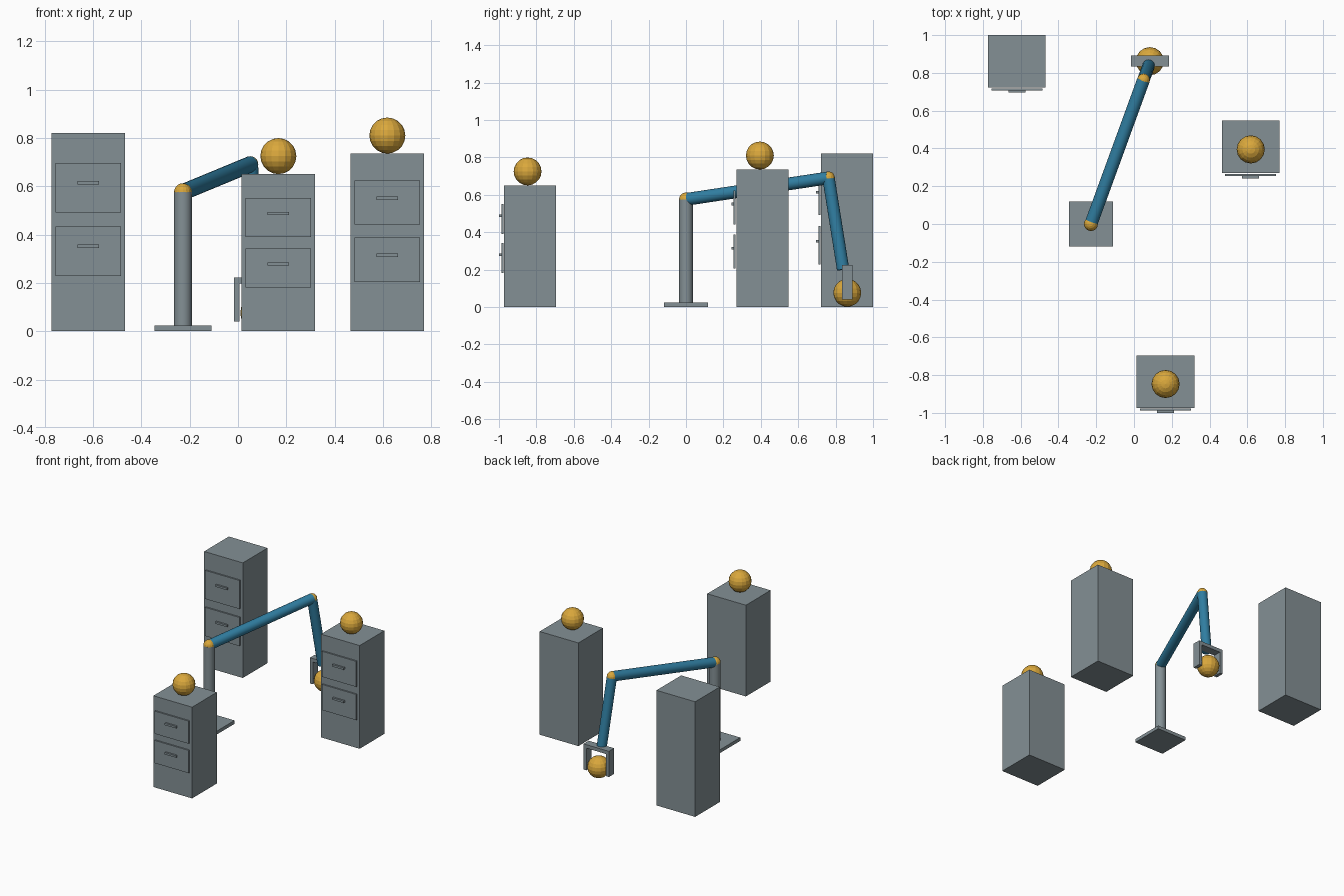
import bpy
from mathutils import Vector

if "Cube" in bpy.data.objects:
    bpy.data.objects.remove(bpy.data.objects["Cube"])


def material(name, rgb):
    m = bpy.data.materials.new(name)
    m.diffuse_color = (*rgb, 1)
    m.use_nodes = True
    m.node_tree.nodes["Principled BSDF"].inputs["Base Color"].default_value = m.diffuse_color
    return m


GREY = material("steel grey", (0.23, 0.28, 0.30))
BLUE = material("arm blue", (0.03, 0.21, 0.36))
GOLD = material("ball gold", (0.70, 0.39, 0.045))


def finish(name, mat):
    o = bpy.context.object
    o.name = name
    o.data.materials.append(mat)
    return o


def box(name, lo, hi, mat=GREY):
    lo, hi = Vector(lo), Vector(hi)
    bpy.ops.mesh.primitive_cube_add(size=1, location=(lo + hi) / 2)
    o = finish(name, mat)
    o.scale = hi - lo
    return o


def ball(name, centre, radius, mat=GOLD):
    bpy.ops.mesh.primitive_uv_sphere_add(segments=16, ring_count=10,
                                         radius=radius, location=centre)
    return finish(name, mat)


def tube(name, a, b, radius, mat):
    a, b = Vector(a), Vector(b)
    bpy.ops.mesh.primitive_cylinder_add(vertices=20, radius=radius,
                                        depth=(b - a).length, location=(a + b) / 2)
    o = finish(name, mat)
    o.rotation_euler = (b - a).to_track_quat('Z', 'Y').to_euler()
    bpy.ops.object.shade_smooth_by_angle()
    return o


BALL_R = 0.0745


def cabinet(name, x, front, height, with_ball):
    # carcass
    box(name + "_body", (x - 0.1525, front, 0), (x + 0.1525, front + 0.278, height))
    # drawer fronts and handles, placed as fractions of the height
    for tag, bottom, top, grip in (("upper", 0.6, 0.848, 0.749),
                                   ("lower", 0.278, 0.527, 0.428)):
        box(f"{name}_{tag}_drawer", (x - 0.135, front - 0.014, bottom * height),
            (x + 0.135, front - 0.004, top * height))
        box(f"{name}_{tag}_handle", (x - 0.045, front - 0.027, grip * height - 0.007),
            (x + 0.045, front - 0.014, grip * height + 0.007))
    if with_ball:
        ball(name + "_ball", (x, front + 0.126, height + BALL_R), BALL_R)


cabinet("tall_cabinet", -0.62, 0.722, 0.82, False)
cabinet("middle_cabinet", 0.618, 0.269, 0.735, True)
cabinet("short_cabinet", 0.167, -0.973, 0.65, True)

# arm stand
box("base_plate", (-0.345, -0.118, 0), (-0.11, 0.118, 0.024))
shoulder = (-0.228, 0, 0.575)
elbow = (0.05, 0.762, 0.69)
wrist = (0.078, 0.84, 0.2)
tube("column", (-0.228, 0, 0.024), shoulder, 0.037, GREY)

# jointed arm
ball("shoulder_joint", shoulder, 0.037)
tube("upper_arm", shoulder, elbow, 0.034, BLUE)
ball("elbow_joint", elbow, 0.034)
tube("forearm", elbow, wrist, 0.033, BLUE)

# gripper holding a ball
gx, gy = 0.084, 0.862
box("gripper_bar", (gx - 0.1, gy - 0.029, 0.198), (gx + 0.1, gy + 0.029, 0.223))
for tag, s in (("left", -1), ("right", 1)):
    x0, x1 = sorted((gx + s * 0.1, gx + s * 0.077))
    box(f"gripper_{tag}_finger", (x0, gy - 0.029, 0.04), (x1, gy + 0.029, 0.2))
ball("held_ball", (gx, gy, 0.0755), BALL_R)
